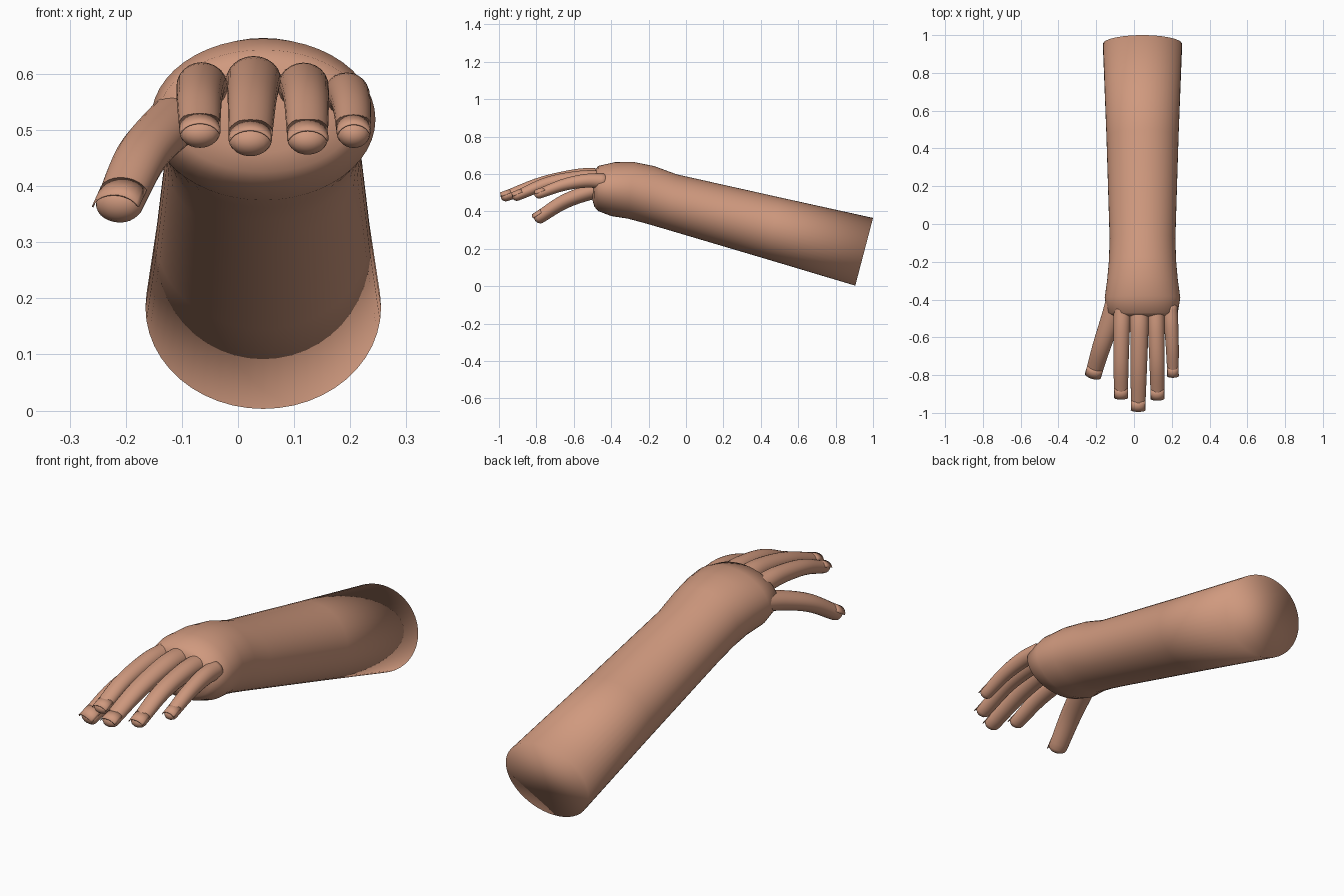
import bpy, bmesh, math
from mathutils import Vector

if "Cube" in bpy.data.objects:
    bpy.data.objects.remove(bpy.data.objects["Cube"])

skin = bpy.data.materials.new("skin")
skin.diffuse_color = (0.63, 0.32, 0.21, 1)
skin.use_nodes = True
skin.node_tree.nodes["Principled BSDF"].inputs["Base Color"].default_value = skin.diffuse_color


def add_object(name, bm):
    bmesh.ops.recalc_face_normals(bm, faces=bm.faces)
    for f in bm.faces:
        f.smooth = True
    mesh = bpy.data.meshes.new(name)
    bm.to_mesh(mesh)
    bm.free()
    mesh.materials.append(skin)
    obj = bpy.data.objects.new(name, mesh)
    bpy.context.collection.objects.link(obj)
    return obj


def loft(name, rings, n=32):
    """Skin a row of ellipses given as (centre, side vector, up vector)."""
    bm = bmesh.new()
    loops = []
    for c, s, u in rings:
        loops.append([bm.verts.new(c + s * math.cos(a) + u * math.sin(a))
                      for a in (2 * math.pi * i / n for i in range(n))])
    for a, b in zip(loops, loops[1:]):
        for i in range(n):
            j = (i + 1) % n
            bm.faces.new((a[i], a[j], b[j], b[i]))
    bm.faces.new(loops[0])
    bm.faces.new(loops[-1])
    return add_object(name, bm)


def spline(points, steps=6):
    """Catmull-Rom curve through the points."""
    p = [2 * points[0] - points[1]] + points + [2 * points[-1] - points[-2]]
    out = []
    for k in range(1, len(p) - 2):
        a, b, c, d = p[k - 1:k + 3]
        for i in range(steps):
            t = i / steps
            out.append(0.5 * (2 * b + (c - a) * t + (2 * a - 5 * b + 4 * c - d) * t * t
                              + (3 * b - a - 3 * c + d) * t ** 3))
    return out + [points[-1]]


# forearm and hand: top y, top z, bottom y, bottom z, half width
sections = [
    (1.00, .365, .905, .003, .210), (.50, .475, .43, .145, .191),
    (-.05, .598, -.11, .305, .174), (-.17, .642, -.22, .337, .178),
    (-.28, .664, -.31, .361, .187), (-.38, .663, -.40, .375, .200),
    (-.47, .643, -.47, .402, .187), (-.485, .62, -.49, .425, .160),
    (-.495, .58, -.50, .46, .10)]
rings = []
for ty, tz, by, bz, w in sections:
    top, bot = Vector((.045, ty, tz)), Vector((.045, by, bz))
    rings.append(((top + bot) / 2, Vector((w, 0, 0)), (top - bot) / 2))
loft("forearm_and_hand", rings, 48)

# digits: path points, then half width and half height at base and tip
digits = {
    "index_finger": ([(-.062, -.44, .575), (-.066, -.57, .578), (-.069, -.75, .55), (-.068, -.90, .495)],
                     (.046, .044), (.036, .027)),
    "middle_finger": ([(.027, -.44, .582), (.028, -.57, .587), (.025, -.77, .55), (.022, -.965, .481)],
                      (.051, .046), (.038, .028)),
    "ring_finger": ([(.115, -.44, .575), (.118, -.57, .577), (.122, -.74, .55), (.124, -.905, .483)],
                    (.046, .044), (.036, .027)),
    "little_finger": ([(.19, -.44, .562), (.197, -.54, .563), (.203, -.66, .54), (.206, -.785, .494)],
                      (.040, .040), (.030, .026)),
    "thumb": ([(-.08, -.36, .54), (-.122, -.50, .507), (-.172, -.65, .452), (-.212, -.785, .367)],
              (.056, .045), (.043, .034)),
}
for name, (pts, base, tip) in digits.items():
    path = spline([Vector(p) for p in pts])
    last = len(path) - 1
    rings = []
    for i, c in enumerate(path):
        t = (path[min(i + 1, last)] - path[max(i - 1, 0)]).normalized()
        side = t.cross(Vector((0, 0, 1))).normalized()
        up = side.cross(t)
        f = (i / last) ** 1.3
        w = base[0] + (tip[0] - base[0]) * f
        h = base[1] + (tip[1] - base[1]) * f
        rings.append((c, side * w, up * h))
    # rounded ends: dome at the tip and at the base
    c, s, u = rings[-1]
    for a in (25, 50, 70, 84):
        k = math.cos(math.radians(a))
        rings.append((c + t * .026 * math.sin(math.radians(a)), s * k, u * k))
    c0, s0, u0 = rings[0]
    t0 = (path[1] - path[0]).normalized()
    rings.insert(0, (c0 - t0 * .02, s0 * .6, u0 * .6))
    loft(name, rings, 24)

    # nail: thin curved plate wrapped over the fingertip
    bm = bmesh.new()
    rows = []
    for d in (-.035, -.005, .021):
        rows.append([bm.verts.new(c + t * d + s * 1.06 * math.cos(a) + u * (1.06 * math.sin(a) - .02))
                     for a in (math.radians(15 + 15 * i) for i in range(11))])
    for a, b in zip(rows, rows[1:]):
        for i in range(10):
            bm.faces.new((a[i], a[i + 1], b[i + 1], b[i]))
    nail = add_object(name + "_nail", bm)
    mod = nail.modifiers.new("thickness", "SOLIDIFY")
    mod.thickness = .003
